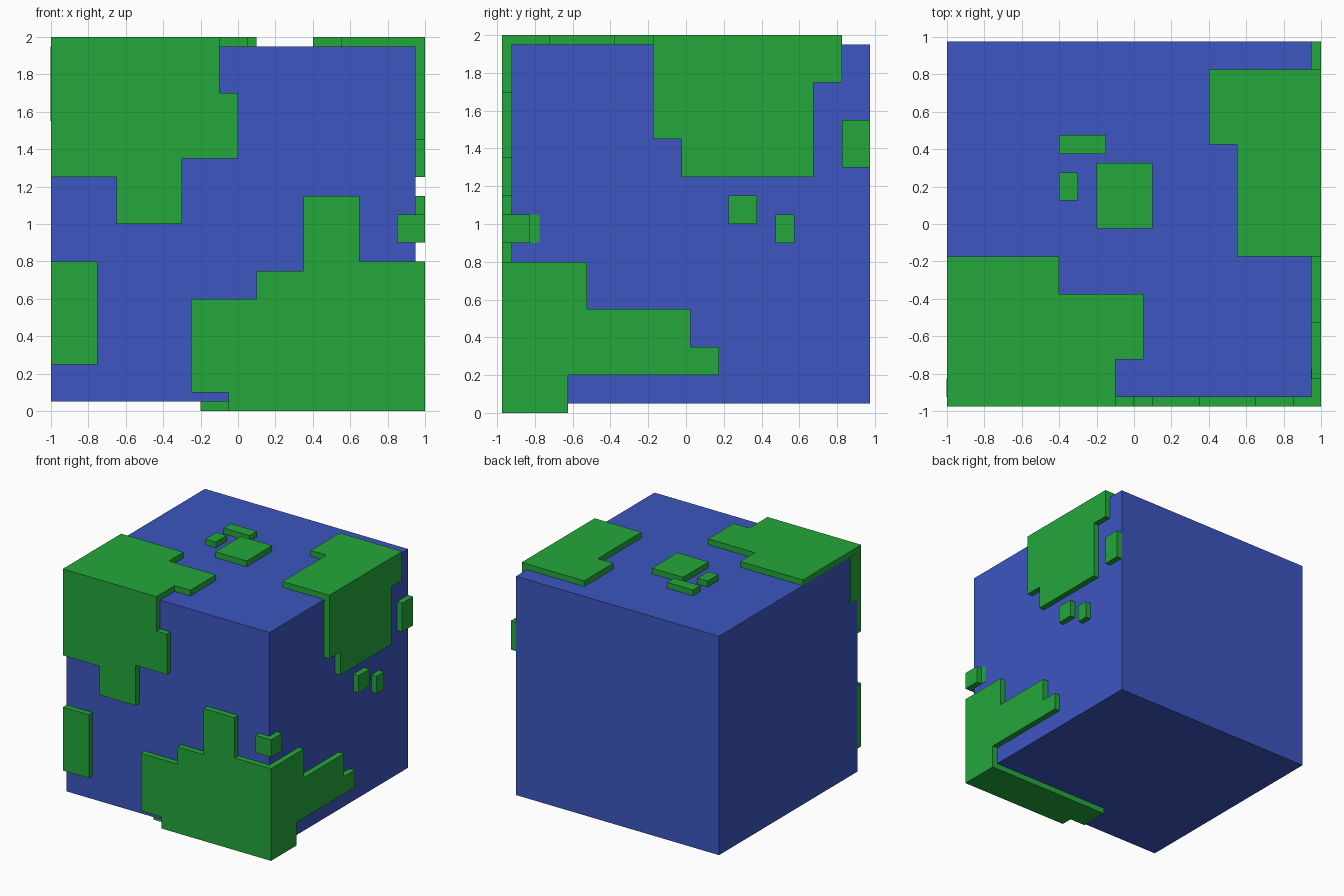
import bpy
import bmesh
from mathutils import Vector

if "Cube" in bpy.data.objects:
    bpy.data.objects.remove(bpy.data.objects["Cube"], do_unlink=True)


def make_material(name, colour):
    m = bpy.data.materials.new(name)
    m.use_nodes = True
    m.diffuse_color = colour
    m.node_tree.nodes["Principled BSDF"].inputs["Base Color"].default_value = colour
    return m


BLUE = make_material("ocean blue", (0.045, 0.093, 0.53, 1))
GREEN = make_material("land green", (0.017, 0.39, 0.044, 1))


def prism(name, axis, low, high, outline, material=GREEN):
    """Extrude a 2D outline along axis (0, 1 or 2) from low to high."""
    def place(u, v):
        p = [u, v]
        p.insert(axis, low)
        return Vector(p)
    bm = bmesh.new()
    face = bm.faces.new([bm.verts.new(place(u, v)) for u, v in outline])
    grown = bmesh.ops.extrude_face_region(bm, geom=[face])
    shift = Vector((0, 0, 0))
    shift[axis] = high - low
    moved = [g for g in grown["geom"] if isinstance(g, bmesh.types.BMVert)]
    bmesh.ops.translate(bm, verts=moved, vec=shift)
    bmesh.ops.recalc_face_normals(bm, faces=bm.faces)
    mesh = bpy.data.meshes.new(name)
    bm.to_mesh(mesh)
    bm.free()
    mesh.materials.append(material)
    obj = bpy.data.objects.new(name, mesh)
    bpy.context.collection.objects.link(obj)
    return obj


def rect(u0, u1, v0, v1):
    return [(u0, v0), (u1, v0), (u1, v1), (u0, v1)]


# Main block
prism("ocean_block", 2, 0.05, 1.95, rect(-1, 0.95, -0.925, 0.975), BLUE)

# Front land plates (x, z)
FRONT = (1, -0.975, -0.925)
prism("front_upper_land", *FRONT, [
    (-1, 1.95), (-1, 1.25), (-0.65, 1.25), (-0.65, 1.0), (-0.3, 1.0),
    (-0.3, 1.35), (0, 1.35), (0, 1.7), (-0.1, 1.7), (-0.1, 1.95)])
prism("front_island", *FRONT, rect(-1, -0.75, 0.25, 0.8))
prism("front_lower_land", *FRONT, [
    (1, 0.05), (1, 0.8), (0.65, 0.8), (0.65, 1.15), (0.35, 1.15),
    (0.35, 0.75), (0.1, 0.75), (0.1, 0.6), (-0.25, 0.6), (-0.25, 0.1),
    (-0.05, 0.1), (-0.05, 0.05)])

# Side land plates (y, z)
SIDE = (0, 0.95, 1.0)
prism("side_lower_land", *SIDE, [
    (-0.925, 0.05), (-0.625, 0.05), (-0.625, 0.2), (0.175, 0.2),
    (0.175, 0.35), (0.025, 0.35), (0.025, 0.55), (-0.525, 0.55),
    (-0.525, 0.8), (-0.925, 0.8)])
prism("side_upper_land", *SIDE, [
    (-0.175, 1.95), (-0.175, 1.45), (-0.025, 1.45), (-0.025, 1.25),
    (0.675, 1.25), (0.675, 1.75), (0.825, 1.75), (0.825, 1.95)])
for i, r in enumerate([(0.825, 0.975, 1.3, 1.55), (0.225, 0.375, 1.0, 1.15),
                       (0.475, 0.575, 0.9, 1.05)]):
    prism(f"side_island_{i + 1}", *SIDE, rect(*r))

# Top land plates (x, y)
TOP = (2, 1.95, 2.0)
prism("top_front_land", *TOP, [
    (-1, -0.975), (-0.1, -0.975), (-0.1, -0.725), (0.05, -0.725),
    (0.05, -0.375), (-0.4, -0.375), (-0.4, -0.175), (-1, -0.175)])
prism("top_side_land", *TOP, [
    (1, -0.175), (1, 0.825), (0.4, 0.825), (0.4, 0.425),
    (0.55, 0.425), (0.55, -0.175)])
for i, r in enumerate([(-0.4, -0.15, 0.375, 0.475), (-0.4, -0.3, 0.125, 0.275),
                       (-0.2, 0.1, -0.025, 0.325)]):
    prism(f"top_island_{i + 1}", *TOP, rect(*r))

# Bottom land plate (x, y)
prism("bottom_land", 2, 0.0, 0.05, [
    (1, -0.975), (1, -0.625), (-0.2, -0.625), (-0.2, -0.875),
    (-0.05, -0.875), (-0.05, -0.975)])

# Island wrapped round the vertical edge, and its thin shore
prism("corner_island", 2, 0.9, 1.05, [
    (0.85, -0.975), (1, -0.975), (1, -0.825), (0.95, -0.825),
    (0.95, -0.925), (0.85, -0.925)])
prism("corner_shore", 0, 0.95, 0.953, rect(-0.825, -0.775, 0.9, 1.05))

# Thin painted land on the plain side
prism("plain_side_land", 0, -1.002, -1.0, rect(-0.925, -0.825, 1.55, 1.95))
